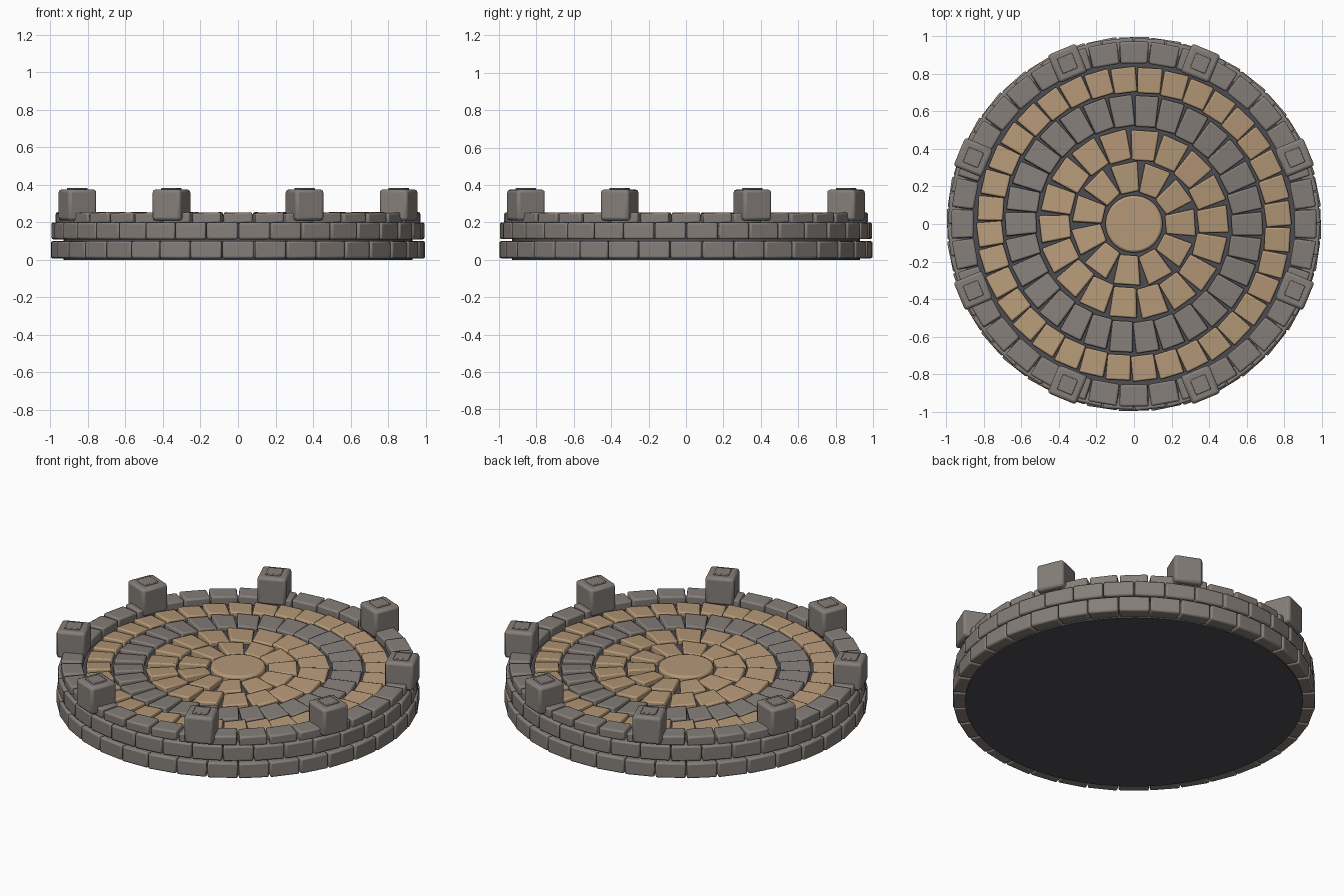
import bpy, bmesh, math
from mathutils import Matrix, Vector

if "Cube" in bpy.data.objects:
    bpy.data.objects.remove(bpy.data.objects["Cube"])


def material(name, rgb):
    m = bpy.data.materials.new(name)
    m.diffuse_color = (*rgb, 1)
    m.use_nodes = True
    m.node_tree.nodes["Principled BSDF"].inputs["Base Color"].default_value = m.diffuse_color
    return m


GREY = material("grey stone", (0.235, 0.210, 0.192))
TAN = material("tan stone", (0.46, 0.315, 0.185))
DARK = material("dark mortar", (0.075, 0.075, 0.085))


def finish(name, bm, mat, bevel, angle=50):
    """Turn a bmesh into a bevelled, smooth-shaded object."""
    bmesh.ops.recalc_face_normals(bm, faces=bm.faces[:])
    me = bpy.data.meshes.new(name)
    bm.to_mesh(me)
    bm.free()
    me.materials.append(mat)
    ob = bpy.data.objects.new(name, me)
    bpy.context.collection.objects.link(ob)
    if bevel:
        b = ob.modifiers.new("rounding", 'BEVEL')
        b.width, b.segments = bevel, 2
        b.limit_method = 'ANGLE'
        b.angle_limit = math.radians(40)
    bpy.ops.object.select_all(action='DESELECT')
    ob.select_set(True)
    bpy.context.view_layer.objects.active = ob
    bpy.ops.object.shade_smooth_by_angle(angle=math.radians(angle))
    return ob


def add_block(bm, r0, r1, w0, w1, z0, z1, angle, tilt=0, yaw=0):
    """One tapered stone, tilted about its radial axis, placed round the centre."""
    mid = Vector(((r0 + r1) / 2, 0, (z0 + z1) / 2))
    place = (Matrix.Rotation(angle, 4, 'Z') @ Matrix.Translation(mid)
             @ Matrix.Rotation(yaw, 4, 'Z') @ Matrix.Rotation(tilt, 4, 'X'))
    g = bmesh.ops.create_cube(bm, size=1)
    for v in g['verts']:
        w = w0 if v.co.x < 0 else w1
        v.co = place @ Vector((v.co.x * (r1 - r0), v.co.y * w, v.co.z * (z1 - z0)))


def stone_ring(name, mat, n, r0, r1, z0, z1, phase, fill_in, fill_out,
               tilt=0, yaw=0, bevel=0.01):
    bm = bmesh.new()
    pitch = 2 * math.tan(math.pi / n)
    for i in range(n):
        add_block(bm, r0, r1, r0 * pitch * fill_in, r1 * pitch * fill_out, z0, z1,
                  math.radians(phase) + math.tau * i / n,
                  math.radians(tilt), math.radians(yaw))
    return finish(name, bm, mat, bevel)


def cylinder(name, mat, r, z0, z1, bevel=0):
    bm = bmesh.new()
    bmesh.ops.create_cone(bm, cap_ends=True, segments=64, radius1=r, radius2=r,
                          depth=z1 - z0,
                          matrix=Matrix.Translation((0, 0, (z0 + z1) / 2)))
    return finish(name, bm, mat, bevel, 35)


# Mortar core under and between the stones
cylinder("mortar_core", DARK, 0.93, 0.0, 0.2)

# Outer wall: two staggered courses and a coping ring
stone_ring("lower_wall_course", GREY, 36, 0.87, 0.996, 0.008, 0.1, 0, 0.97, 0.97, yaw=1.5)
stone_ring("upper_wall_course", GREY, 36, 0.86, 0.99, 0.11, 0.2, 5, 0.97, 0.97, yaw=1.5)
stone_ring("coping_ring", GREY, 36, 0.855, 0.972, 0.195, 0.252, 0, 0.97, 0.91, tilt=2)

# Floor paving rings: count, inner and outer radius, phase
floor = [("outer_paving_ring", TAN, 36, 0.70, 0.835, 4),
         ("grey_paving_ring", GREY, 30, 0.52, 0.685, 0),
         ("middle_paving_ring", TAN, 18, 0.34, 0.50, 3),
         ("inner_paving_ring", TAN, 11, 0.168, 0.325, 1)]
for name, mat, n, r0, r1, phase in floor:
    fill_out = 0.98 - 0.45 * (1 - r0 / r1)
    stone_ring(name, mat, n, r0, r1, 0.165, 0.226, phase, 0.99, fill_out,
               tilt=6, yaw=3, bevel=0.008)

# Round centre stone
cylinder("centre_stone", TAN, 0.152, 0.16, 0.234, 0.012)

# Eight posts on the rim, each with a thin square cap
posts, caps = bmesh.new(), bmesh.new()
for k in range(8):
    a = math.radians(22.5 + 45 * k)
    add_block(posts, 0.845, 1.008, 0.163, 0.163, 0.21, 0.375, a)
    add_block(caps, 0.884, 0.97, 0.086, 0.086, 0.36, 0.384, a)
finish("rim_posts", posts, GREY, 0.016)
finish("post_caps", caps, GREY, 0.004)
